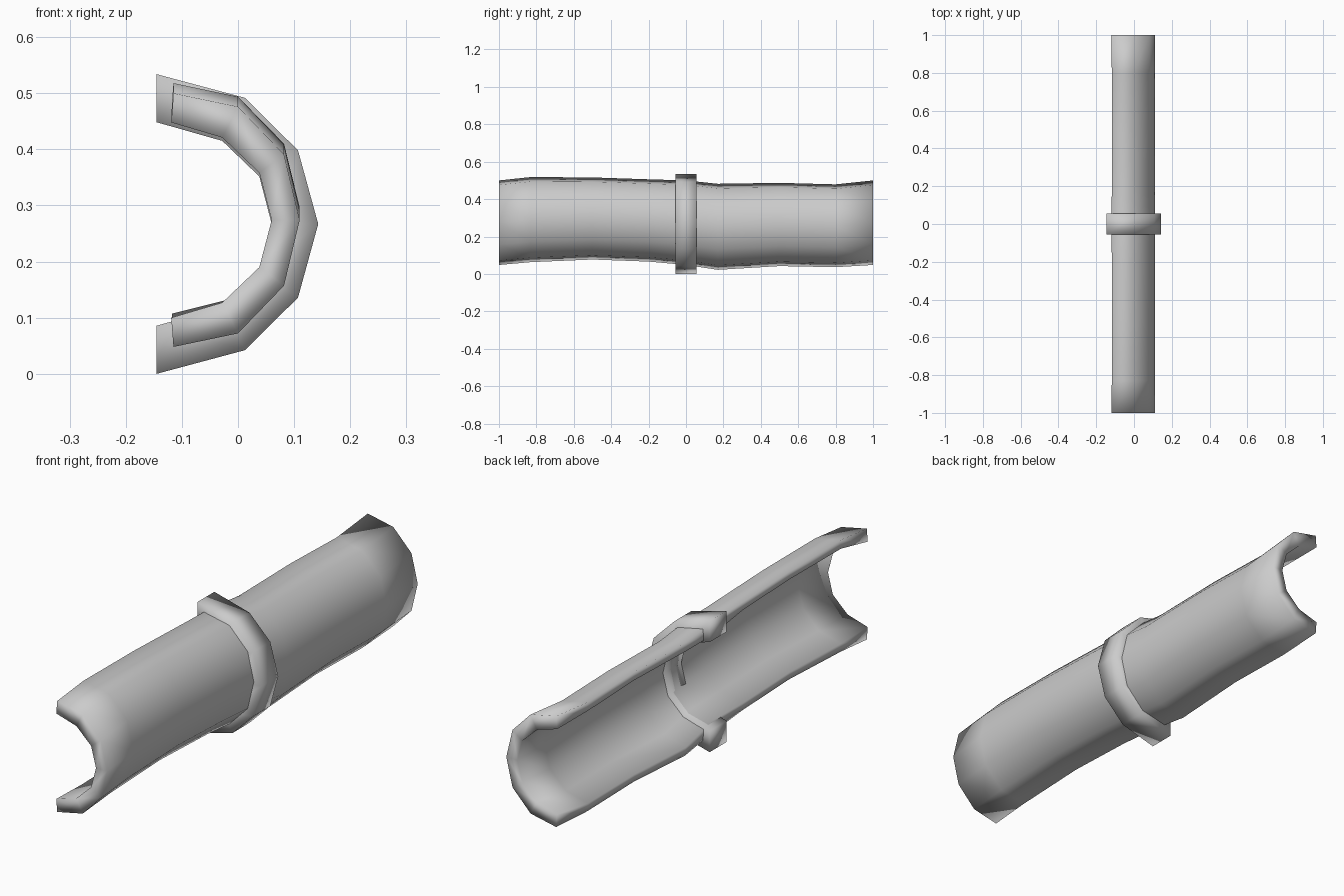
import bpy, bmesh

if "Cube" in bpy.data.objects:
    bpy.data.objects.remove(bpy.data.objects["Cube"])

# Upper half of the faceted arc (x, height above centre); mirrored below
OUTER = [(-0.115, 0.226), (0.0, 0.202), (0.082, 0.117), (0.11, 0.0)]
INNER = [(-0.119, 0.174), (-0.028, 0.147), (0.038, 0.084), (0.06, 0.0)]
RING_OUT = [(-0.145, 0.265), (0.013, 0.223), (0.107, 0.13), (0.143, 0.0)]
RING_IN = [(-0.145, 0.18), (-0.028, 0.147), (0.038, 0.084), (0.06, 0.0)]


def mirrored(half):
    return half + [(x, -h) for x, h in reversed(half[:-1])]


def section(outer, inner, y, top, bottom, wall):
    """Closed wall section; wall = 1 is the full thickness."""
    mid = (top + bottom) / 2
    k = (top - bottom) / 2 / outer[0][1]
    o = mirrored(outer)
    i = [(a[0] + (b[0] - a[0]) * wall, a[1] + (b[1] - a[1]) * wall)
         for a, b in zip(o, mirrored(inner))]
    return [(x, y, mid + h * k) for x, h in o + i[::-1]]


def loft(name, sections):
    bm = bmesh.new()
    rows = [[bm.verts.new(p) for p in s] for s in sections]
    n = len(rows[0])
    for a, b in zip(rows, rows[1:]):
        for i in range(n):
            j = (i + 1) % n
            bm.faces.new((a[i], a[j], b[j], b[i]))
    # End caps as a strip of quads between outer and inner arcs
    for r in (rows[0], rows[-1]):
        for i in range(n // 2 - 1):
            bm.faces.new((r[i], r[i + 1], r[n - 2 - i], r[n - 1 - i]))
    bmesh.ops.recalc_face_normals(bm, faces=bm.faces)
    mesh = bpy.data.meshes.new(name)
    bm.to_mesh(mesh)
    bm.free()
    for p in mesh.polygons:
        p.use_smooth = True
    obj = bpy.data.objects.new(name, mesh)
    bpy.context.collection.objects.link(obj)


# Wavy half pipe: y, top, bottom, wall
stations = [
    (-1.0, 0.50, 0.048, 1.0), (-0.83, 0.518, 0.063, 0.65),
    (-0.5, 0.516, 0.077, 0.6), (-0.2, 0.506, 0.066, 0.6),
    (0.0, 0.50, 0.048, 1.0), (0.17, 0.482, 0.022, 0.65),
    (0.5, 0.487, 0.042, 0.6), (0.8, 0.479, 0.036, 0.65),
    (1.0, 0.50, 0.048, 1.0)]
loft("half_pipe", [section(OUTER, INNER, *s) for s in stations])

# Thick collar around the middle
loft("collar", [section(RING_OUT, RING_IN, y, 0.534, 0.0, 1.0)
                for y in (-0.055, 0.055)])
